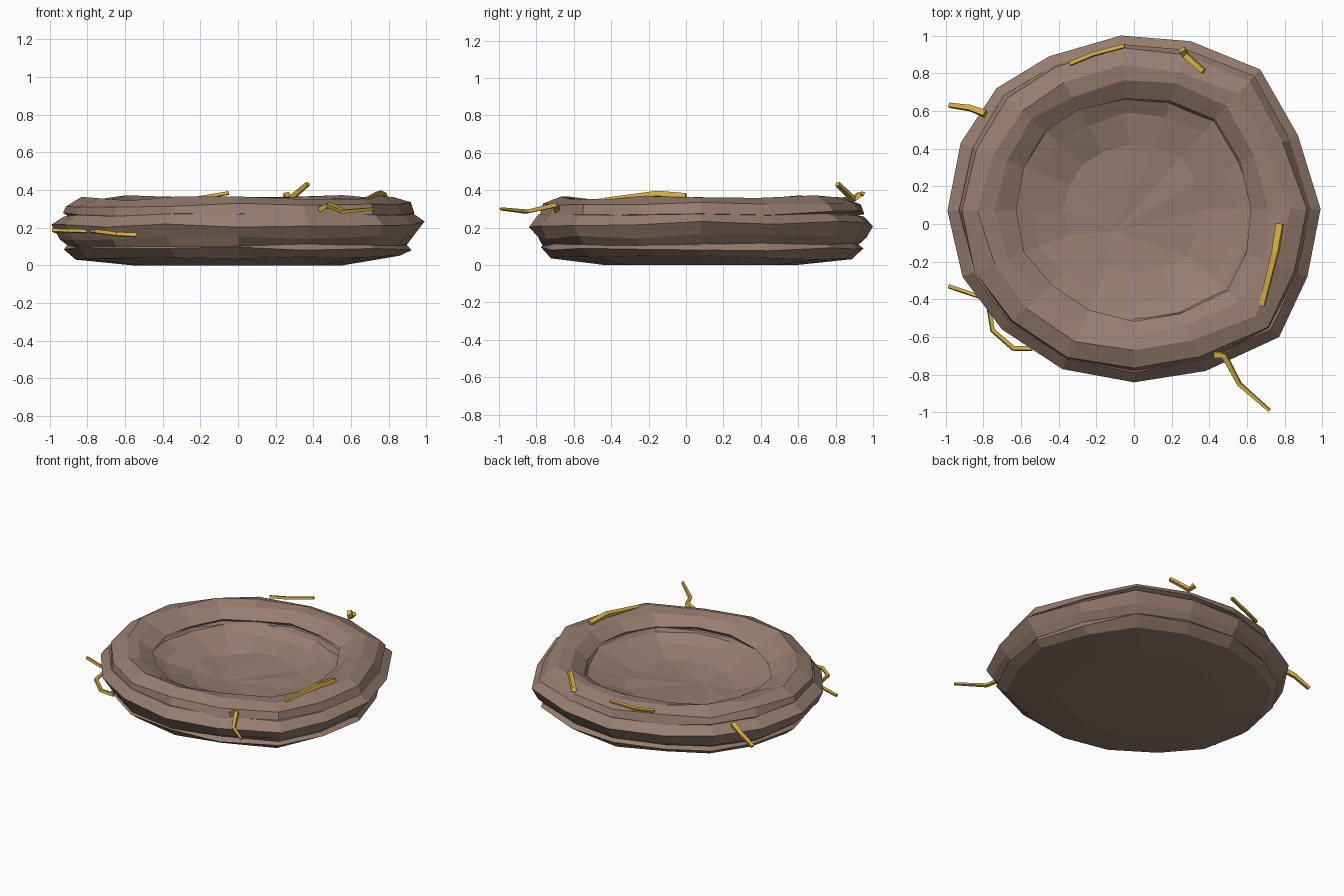
import bpy, bmesh, math, random
from mathutils import Vector

if "Cube" in bpy.data.objects:
    bpy.data.objects.remove(bpy.data.objects["Cube"])

random.seed(7)


def material(name, color):
    m = bpy.data.materials.new(name)
    m.diffuse_color = (*color, 1)
    m.use_nodes = True
    m.node_tree.nodes["Principled BSDF"].inputs["Base Color"].default_value = m.diffuse_color
    return m


BROWN = material("twig brown", (0.31, 0.205, 0.16))
STRAW = material("straw yellow", (0.66, 0.42, 0.05))

# Sixteen-sided footprint of the nest, seen from above
CENTRE = Vector((0, 0.08, 0))
OUTLINE = [(0.99, 0.08), (0.87, 0.47), (0.67, 0.82), (0.30, 0.97), (-0.07, 1.0),
           (-0.45, 0.89), (-0.73, 0.72), (-0.92, 0.43), (-0.99, 0.07),
           (-0.91, -0.28), (-0.70, -0.56), (-0.38, -0.77), (0.0, -0.84),
           (0.38, -0.78), (0.77, -0.60), (0.92, -0.28)]
N = len(OUTLINE)


def finish(bm, name, mat):
    bmesh.ops.recalc_face_normals(bm, faces=bm.faces)
    me = bpy.data.meshes.new(name)
    bm.to_mesh(me)
    bm.free()
    me.materials.append(mat)
    ob = bpy.data.objects.new(name, me)
    bpy.context.collection.objects.link(ob)
    return ob


def bridge(bm, a, b):
    n = len(a)
    for i in range(n):
        bm.faces.new((a[i], a[(i + 1) % n], b[(i + 1) % n], b[i]))


def loft(name, profile, closed, tilt=(0, 0), jitter=0.02):
    """Sweep (scale, z) points round the footprint, with handmade wobble."""
    bm = bmesh.new()
    rings = []
    for s, z in profile:
        ring = []
        for x, y in OUTLINE:
            d = Vector((x, y, 0)) - CENTRE
            k = s - random.uniform(0, jitter) * (s < 0.99)
            p = CENTRE + d * k
            dz = random.uniform(-0.012, 0.012) if z > 0 else 0
            p.z = max(0, z + dz + tilt[0] * d.x + tilt[1] * d.y)
            ring.append(bm.verts.new(p))
        rings.append(ring)
    for a, b in zip(rings, rings[1:]):
        bridge(bm, a, b)
    if closed:
        bridge(bm, rings[-1], rings[0])
    else:
        # bottom cap and the hollow's floor
        bm.faces.new(rings[0])
        c = bm.verts.new(CENTRE + Vector((-0.1, -0.12, profile[-1][1] - 0.02)))
        for i in range(N):
            bm.faces.new((rings[-1][i], rings[-1][(i + 1) % N], c))
    return finish(bm, name, BROWN)


# Bowl: underside, low outer wall and hollow
loft("nest_bowl", [(0.57, 0), (0.88, 0.04), (0.945, 0.085), (0.91, 0.115), (0.91, 0.25),
                   (0.78, 0.30), (0.66, 0.255), (0.56, 0.215), (0.38, 0.165)], False)

# Middle coil: widest band
loft("middle_coil", [(0.92, 0.10), (0.965, 0.145), (1.0, 0.215), (0.95, 0.268),
                     (0.80, 0.29), (0.66, 0.265), (0.63, 0.22), (0.76, 0.13)],
     True, (0.008, 0.004))

# Rim coil: rounded lip on top
loft("rim_coil", [(0.88, 0.245), (0.957, 0.272), (0.935, 0.325), (0.84, 0.362),
                  (0.75, 0.345), (0.655, 0.29), (0.70, 0.25)],
     True, (0.004, 0.006), 0.03)


def straw(name, points, r0, r1):
    """Four-sided tapering bent stalk."""
    pts = [Vector(p) for p in points]
    bm = bmesh.new()
    rings = []
    for i, p in enumerate(pts):
        t = (pts[min(i + 1, len(pts) - 1)] - pts[max(i - 1, 0)]).normalized()
        side = t.cross(Vector((0, 0, 1))).normalized()
        up = side.cross(t)
        r = r0 + (r1 - r0) * i / (len(pts) - 1)
        rings.append([bm.verts.new(p + r * (side * math.cos(a) + up * 0.85 * math.sin(a)))
                      for a in (math.pi / 6 + k * math.pi / 2 for k in range(4))])
    for a, b in zip(rings, rings[1:]):
        bridge(bm, a, b)
    bm.faces.new(rings[0])
    bm.faces.new(rings[-1])
    return finish(bm, name, STRAW)


# Loose straws stuck in the nest
straw("straw_left", [(-0.79, 0.585, 0.275), (-0.87, 0.615, 0.24), (-0.98, 0.63, 0.18)], 0.024, 0.016)
straw("straw_front_left", [(-0.54, -0.66, 0.16), (-0.64, -0.66, 0.165), (-0.75, -0.565, 0.18),
                           (-0.78, -0.40, 0.18), (-0.985, -0.33, 0.185)], 0.017, 0.013)
straw("straw_front_right", [(0.43, -0.69, 0.295), (0.48, -0.70, 0.32), (0.56, -0.85, 0.285),
                            (0.72, -0.99, 0.30)], 0.024, 0.011)
straw("straw_right", [(0.775, 0.0, 0.365), (0.75, -0.15, 0.38), (0.68, -0.43, 0.345)], 0.026, 0.02)
straw("straw_back", [(-0.05, 0.945, 0.383), (-0.22, 0.90, 0.355), (-0.34, 0.85, 0.352)], 0.014, 0.014)
straw("straw_back_right", [(0.255, 0.925, 0.375), (0.275, 0.895, 0.35), (0.37, 0.81, 0.432)],
      0.024, 0.018)
